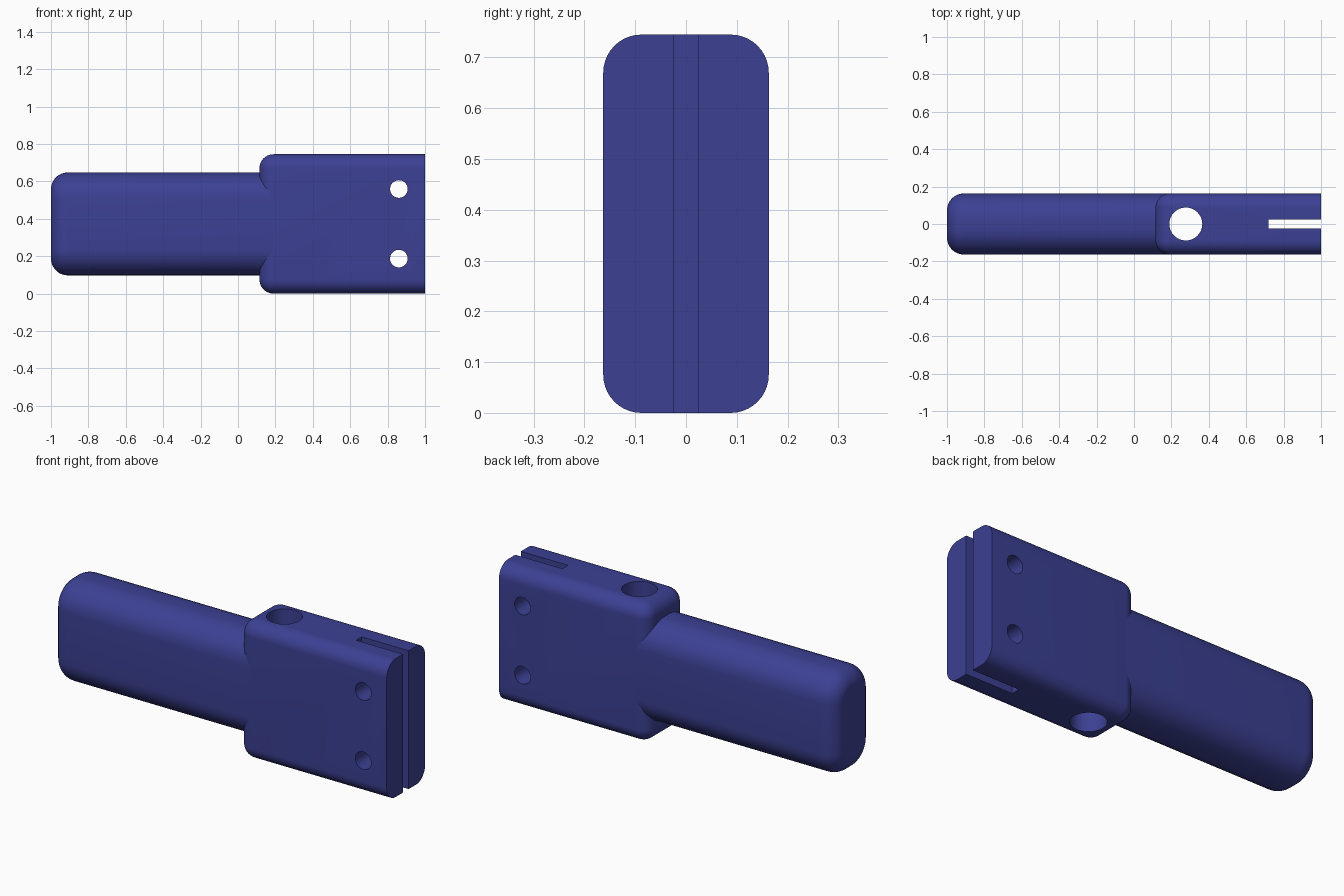
import bpy, bmesh, math

if "Cube" in bpy.data.objects:
    bpy.data.objects.remove(bpy.data.objects["Cube"])

blue = bpy.data.materials.new("deep_blue")
blue.diffuse_color = (0.045, 0.052, 0.295, 1)
blue.use_nodes = True
blue.node_tree.nodes["Principled BSDF"].inputs["Base Color"].default_value = blue.diffuse_color
MID_Z = 0.3725


def section(half_y, half_z, radius, steps=10):
    """Rounded rectangle outline in the YZ plane."""
    pts = []
    for quarter, (sy, sz) in enumerate([(1, 1), (-1, 1), (-1, -1), (1, -1)]):
        for i in range(steps + 1):
            a = math.pi / 2 * (quarter + i / steps)
            pts.append((sy * (half_y - radius) + radius * math.cos(a),
                        sz * (half_z - radius) + radius * math.sin(a) + MID_Z))
    return pts


def rounded_bar(name, x0, x1, half_y, half_z, radius, fillet, steps=10):
    """Bar along X with a filleted left end and a flat right end."""
    bm = bmesh.new()
    rings = []
    stations = []
    for i in range(steps + 1):
        a = math.pi / 2 * i / steps
        stations.append((x0 + fillet * (1 - math.sin(a)), fillet * (1 - math.cos(a))))
    stations = [(x1, 0)] + stations
    for x, inset in stations:
        inset = fillet - (fillet - inset)
        pts = section(half_y - inset, half_z - inset, max(radius - inset, 0.0005))
        rings.append([bm.verts.new((x, y, z)) for y, z in pts])
    n = len(rings[0])
    for a, b in zip(rings, rings[1:]):
        for i in range(n):
            j = (i + 1) % n
            bm.faces.new((a[i], a[j], b[j], b[i]))
    bm.faces.new(rings[0])
    bm.faces.new(rings[-1])
    bmesh.ops.recalc_face_normals(bm, faces=bm.faces)
    mesh = bpy.data.meshes.new(name)
    bm.to_mesh(mesh)
    bm.free()
    obj = bpy.data.objects.new(name, mesh)
    bpy.context.collection.objects.link(obj)
    mesh.materials.append(blue)
    return obj


def cut(obj, cutter):
    """Subtract the cutter from the object and discard it."""
    cutter.hide_render = True
    cutter.data.materials.append(blue)
    bpy.context.view_layer.objects.active = obj
    mod = obj.modifiers.new("cut", 'BOOLEAN')
    mod.operation = 'DIFFERENCE'
    mod.solver = 'EXACT'
    mod.object = cutter
    bpy.ops.object.modifier_apply(modifier=mod.name)
    bpy.data.objects.remove(cutter)


def drill(obj, radius, location, rotation=(0, 0, 0)):
    bpy.ops.mesh.primitive_cylinder_add(vertices=48, radius=radius, depth=2,
                                        location=location, rotation=rotation)
    cut(obj, bpy.context.object)


# Grip and clamp block
handle = rounded_bar("handle", -1, 0.188, 0.163, 0.275, 0.14, 0.09)
block = rounded_bar("clamp_block", 0.115, 1, 0.163, 0.3725, 0.075, 0.0745)

# Slot open at the right end
bpy.ops.mesh.primitive_cube_add(size=1, location=(0.92, 0, MID_Z))
slot = bpy.context.object
slot.scale = (0.40, 0.048, 2)
cut(block, slot)

# Vertical hole and two bolt holes
drill(block, 0.088, (0.277, 0, MID_Z))
for z in (0.187, 0.559):
    drill(block, 0.047, (0.86, 0, z), (math.pi / 2, 0, 0))

# Smooth rounded surfaces, keep edges crisp
for obj in (handle, block):
    bpy.ops.object.select_all(action='DESELECT')
    obj.select_set(True)
    bpy.context.view_layer.objects.active = obj
    bpy.ops.object.shade_smooth_by_angle(angle=math.radians(30))
